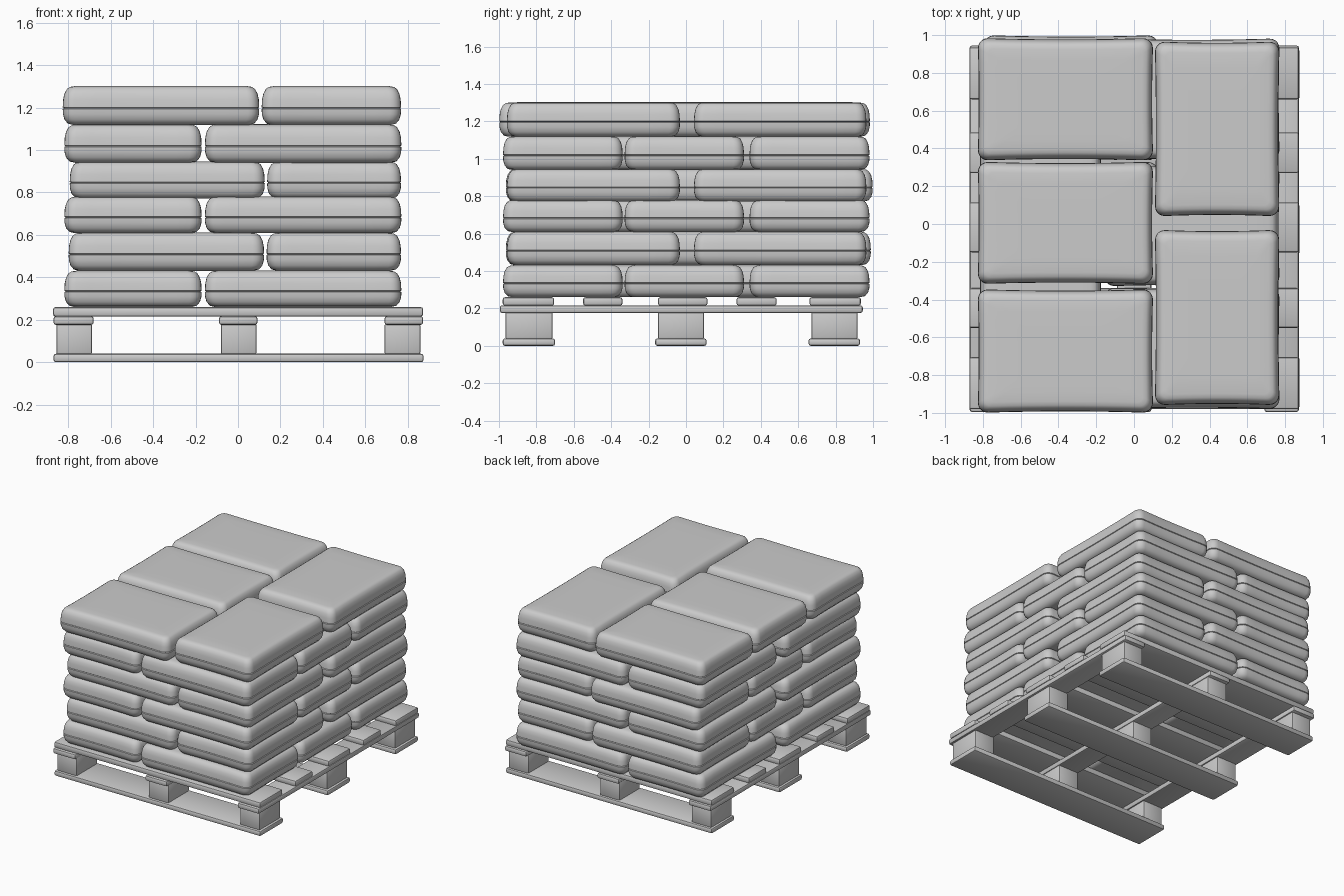
import bpy, bmesh, math

if "Cube" in bpy.data.objects:
    bpy.data.objects.remove(bpy.data.objects["Cube"])

def finish(bm, name):
    bmesh.ops.recalc_face_normals(bm, faces=bm.faces)
    me = bpy.data.meshes.new(name)
    bm.to_mesh(me)
    bm.free()
    ob = bpy.data.objects.new(name, me)
    bpy.context.collection.objects.link(ob)
    return ob

def smooth(ob, angle):
    bpy.ops.object.select_all(action='DESELECT')
    ob.select_set(True)
    bpy.context.view_layer.objects.active = ob
    bpy.ops.object.shade_smooth_by_angle(angle=math.radians(angle))

def board(name, x, y, z, bevel=0.012):
    """Timber piece from its (min, max) extents with softened edges."""
    bm = bmesh.new()
    bmesh.ops.create_cube(bm, size=1)
    for v in bm.verts:
        v.co = [(r[0] + r[1]) / 2 + c * (r[1] - r[0]) for r, c in zip((x, y, z), v.co)]
    bmesh.ops.bevel(bm, geom=bm.edges[:], offset=bevel, segments=2,
                    profile=0.5, affect='EDGES')
    smooth(finish(bm, name), 35)

# bag wall, bottom to top: (inset, height fraction), with a side seam groove
WALL = [(0.050, 0.0), (0.024, 0.035), (0.008, 0.14), (0.001, 0.28), (0.0, 0.41),
        (0.006, 0.43), (0.0, 0.45), (0.002, 0.65), (0.008, 0.80),
        (0.020, 0.92), (0.034, 0.97), (0.055, 0.99)]

def outline(hx, hy, r):
    """Rounded rectangle with subdivided sides."""
    pts = []
    for k, (sx, sy) in enumerate(((1, 1), (-1, 1), (-1, -1), (1, -1))):
        for i in range(6):
            a = math.pi / 2 * (k + i / 5)
            pts.append((sx * (hx - r) + r * math.cos(a), sy * (hy - r) + r * math.sin(a)))
    full = []
    for i, p in enumerate(pts):
        q = pts[(i + 1) % len(pts)]
        n = 8 if i % 6 == 5 else 1
        full += [(p[0] + (q[0] - p[0]) * t / n, p[1] + (q[1] - p[1]) * t / n)
                 for t in range(n)]
    return full

def bag(name, x, y, z):
    cx, cy = sum(x) / 2, sum(y) / 2
    hx, hy, h = (x[1] - x[0]) / 2, (y[1] - y[0]) / 2, z[1] - z[0]
    rings = [(outline(hx - d, hy - d, 0.055 - 0.5 * d), f) for d, f in WALL]
    last = rings[-1][0]
    rings += [([(px * s, py * s) for px, py in last], f)
              for s, f in ((0.8, 1.0), (0.45, 1.0))]
    bm = bmesh.new()
    loops = []
    for pts, f in rings:
        loop = []
        for px, py in pts:
            u, w = min(1, abs(px / hx)), min(1, abs(py / hy))
            # sides pinch slightly between the fuller corners
            loop.append(bm.verts.new((cx + px * (1 - 0.006 / hx * (1 - w * w)),
                                      cy + py * (1 - 0.008 / hy * (1 - u * u)),
                                      z[0] + f * h)))
        loops.append(loop)
    n = len(loops[0])
    for a, b in zip(loops, loops[1:]):
        for i in range(n):
            bm.faces.new((a[i], a[(i + 1) % n], b[(i + 1) % n], b[i]))
    bm.faces.new(loops[0][::-1])
    bm.faces.new(loops[-1])
    smooth(finish(bm, name), 50)

# pallet: bottom boards, blocks, stringers, deck boards
for y0, y1 in ((-0.98, -0.70), (-0.165, 0.11), (0.655, 0.93)):
    board("bottom_board", (-0.87, 0.875), (y0, y1), (0, 0.04))
    for cx in (-0.772, 0.003, 0.775):
        board("pallet_block", (cx - 0.084, cx + 0.084), (y0 + 0.015, y1 - 0.013),
              (0.038, 0.181), 0.008)
for x0, x1 in ((-0.87, -0.68), (-0.09, 0.092), (0.69, 0.873)):
    board("stringer_board", (x0, x1), (-0.995, 0.945), (0.176, 0.217))
for y0, y1 in ((-0.98, -0.705), (-0.55, -0.34), (-0.15, 0.115), (0.27, 0.485), (0.66, 0.935)):
    board("deck_board", (-0.872, 0.873), (y0, y1), (0.215, 0.26))

# odd layers: two lengthwise bags on the left, three crosswise on the right
for z in ((0.26, 0.433), (0.608, 0.782), (0.94, 1.122)):
    for y in ((-0.975, -0.04), (0.04, 0.98)):
        bag("lengthwise_bag", (-0.82, -0.17), y, z)
    for y in ((-0.98, -0.337), (-0.33, 0.312), (0.338, 0.983)):
        bag("crosswise_bag", (-0.158, 0.772), y, z)

# even layers: three crosswise bags on the left, two lengthwise on the right
for z, x0, xm, yb, ya in (((0.431, 0.612), -0.80, 0.125, -0.965, 0.99),
                          ((0.771, 0.947), -0.795, 0.128, -0.965, 1.0),
                          ((1.118, 1.303), -0.828, 0.102, -1.0, 0.985)):
    for y in ((yb, -0.345), (-0.318, 0.33), (0.336, ya)):
        bag("crosswise_bag", (x0, xm), y, z)
    for y in ((-0.96, -0.03), (0.04, 0.967)):
        bag("lengthwise_bag", (xm + 0.008, 0.77), y, z)
